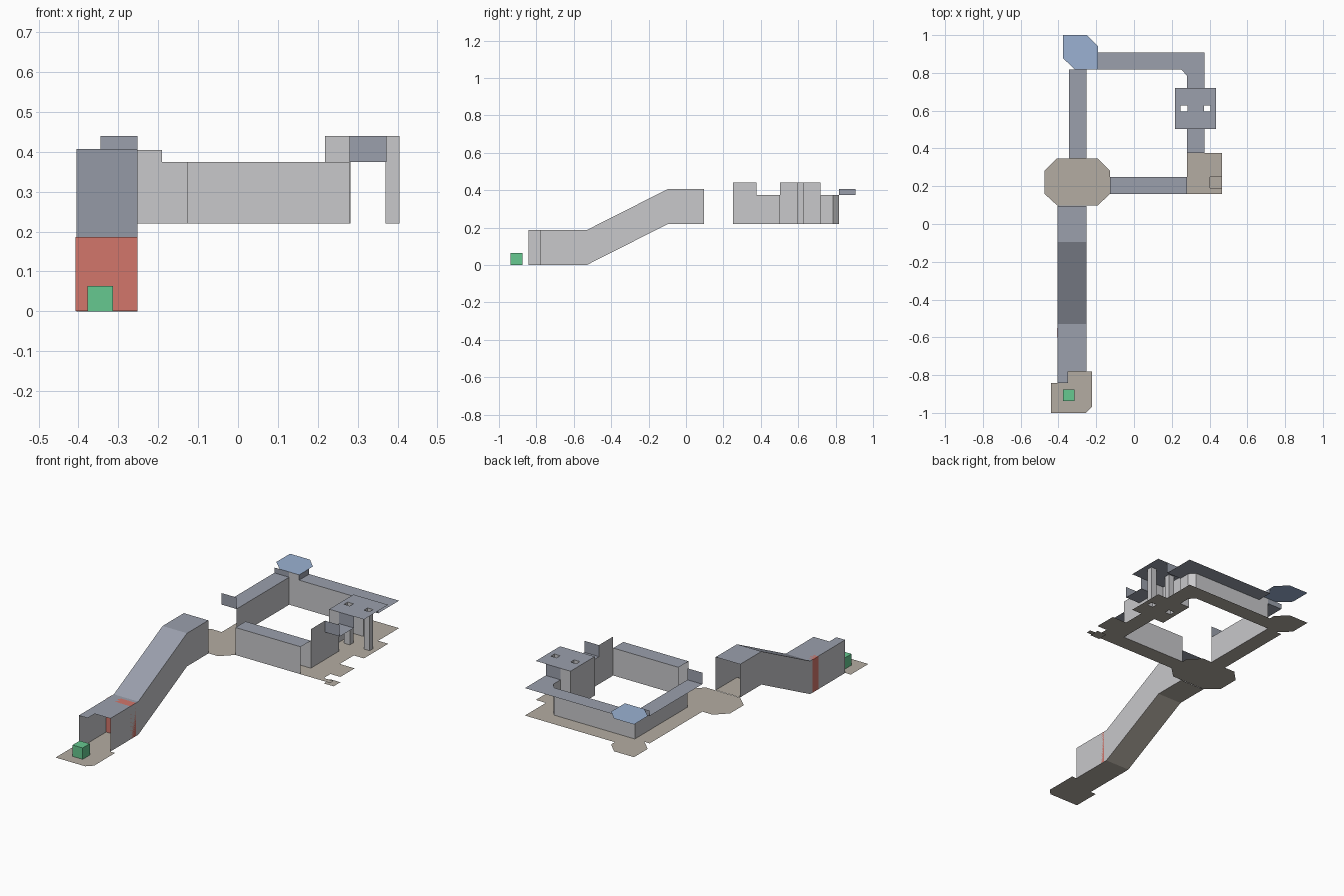
import bpy
import bmesh

cube = bpy.data.objects.get("Cube")
if cube:
    bpy.data.objects.remove(cube, do_unlink=True)


def material(name, srgb):
    col = [c ** 2.2 for c in srgb] + [1]
    m = bpy.data.materials.new(name)
    m.use_nodes = True
    m.diffuse_color = col
    m.node_tree.nodes["Principled BSDF"].inputs["Base Color"].default_value = col
    return m


FLOOR = material("floor tan", (.70, .67, .63))
CEILING = material("ceiling grey", (.60, .62, .67))
WALL = material("wall light grey", (.78, .78, .79))
RED = material("door red", (.82, .46, .42))
GREEN = material("marker green", (.40, .78, .56))
BLUE = material("roof blue", (.60, .69, .82))

# Heights of the upper level
BASE, LOW, MID, HIGH = .22, .375, .405, .44


def build(name, faces, mat):
    """One object from a list of faces, each a list of 3D points."""
    bm = bmesh.new()
    for pts in faces:
        bm.faces.new([bm.verts.new(p) for p in pts])
    bmesh.ops.remove_doubles(bm, verts=bm.verts, dist=1e-5)
    mesh = bpy.data.meshes.new(name)
    bm.to_mesh(mesh)
    bm.free()
    mesh.materials.append(mat)
    ob = bpy.data.objects.new(name, mesh)
    bpy.context.collection.objects.link(ob)
    return ob


def sheet(name, outline, z, mat):
    return build(name, [[(x, y, z) for x, y in outline]], mat)


def rect(x0, x1, y0, y1):
    return [(x0, y0), (x1, y0), (x1, y1), (x0, y1)]


def wall(name, path, z0, z1, mat=WALL):
    return build(name, [[(*a, z0), (*b, z0), (*b, z1), (*a, z1)]
                        for a, b in zip(path, path[1:])], mat)


def box(name, x0, x1, y0, y1, z0, z1, mat):
    r = rect(x0, x1, y0, y1)
    sides = [[(*a, z0), (*b, z0), (*b, z1), (*a, z1)]
             for a, b in zip(r, r[1:] + r[:1])]
    caps = [[(*p, z0) for p in reversed(r)], [(*p, z1) for p in r]]
    return build(name, sides + caps, mat)


# Entry room with its marker block
sheet("entry_floor", [(-.44, -1), (-.255, -1), (-.222, -.967), (-.222, -.78),
                      (-.35, -.78), (-.35, -.843), (-.44, -.843)], 0, FLOOR)
box("marker_block", -.377, -.314, -.938, -.875, 0, .064, GREEN)

# Ramp corridor: floor, ceiling and walls follow the same bent line
W, E, RISE = -.405, -.252, .187
START, FOOT, TOP, END = -.843, -.53, -.095, .095
NOTCH, NX = -.78, -.35
line = [(FOOT, 0), (TOP, BASE), (END, BASE)]


def ramp_strip(name, z, mat):
    first = [(W, START, z), (NX, START, z), (NX, NOTCH, z), (E, NOTCH, z),
             (E, FOOT, z), (W, FOOT, z)]
    faces = [first]
    for (y0, z0), (y1, z1) in zip(line, line[1:]):
        faces.append([(W, y0, z0 + z), (E, y0, z0 + z),
                      (E, y1, z1 + z), (W, y1, z1 + z)])
    build(name, faces, mat)


ramp_strip("ramp_floor", 0, FLOOR)
ramp_strip("ramp_ceiling", RISE, CEILING)
for name, x, y in (("ramp_wall_right", W, START), ("ramp_wall_left", E, NOTCH)):
    side = [(y, 0)] + line
    build(name, [[(x, a, z) for a, z in side] +
                 [(x, a, z + RISE) for a, z in reversed(side)]], WALL)
box("ramp_door", W - .002, E, -.6, -.55, .001, RISE, RED)

# Octagonal hall
sheet("hall_floor", [(-.405, .097), (-.192, .097), (-.128, .16), (-.128, .283),
                     (-.192, .347), (-.41, .347), (-.474, .283), (-.474, .16)],
      BASE, FLOOR)
wall("hall_lintel", [(-.345, .347), (-.252, .347)], LOW, HIGH, CEILING)

# Cross corridor with walls on both sides
cross = rect(-.128, .28, .16, .25)
sheet("cross_floor", cross, BASE, FLOOR)
sheet("cross_ceiling", cross, LOW, CEILING)
wall("cross_wall_front", cross[:2], BASE, LOW)
wall("cross_wall_back", cross[2:], BASE, LOW)

# Side corridor, open on its outer side
side = rect(-.345, -.252, .347, .817)
sheet("side_floor", side, BASE, FLOOR)
sheet("side_ceiling", side, LOW, CEILING)
wall("side_wall", side[1:3], BASE, LOW)

# Blue roofed room
blue = [(-.375, .877), (-.312, .817), (-.19, .817), (-.19, .94),
        (-.25, 1), (-.375, 1)]
sheet("corner_floor", blue, BASE, FLOOR)
sheet("corner_roof", blue, MID, BLUE)
wall("corner_wall", [(-.252, .817), (-.19, .817)], BASE, MID)
wall("corner_lintel_front", [(-.345, .817), (-.252, .817)], LOW, MID, CEILING)
wall("corner_lintel_side", [(-.19, .817), (-.19, .907)], LOW, MID, CEILING)

# Back corridor bending towards the pillar room
inner = [(-.19, .817), (.252, .817), (.28, .785), (.28, .72)]
bend = inner + [(.372, .72), (.372, .907), (-.19, .907)]
sheet("back_floor", bend, BASE, FLOOR)
sheet("back_ceiling", bend, LOW, CEILING)
wall("back_wall", inner, BASE, LOW)

# Pillar room: plates pierced by two hollow pillars
xs = [.218, .246, .282, .37, .405, .435]
ys = [.503, .596, .628, .72]
cells = [(i, j) for i in range(5) for j in range(3)]
holes = [(1, 1), (3, 1)]
for name, z, mat in (("pillar_room_floor", BASE, FLOOR),
                     ("pillar_room_ceiling", HIGH, CEILING)):
    build(name, [[(x, y, z) for x, y in rect(xs[i], xs[i + 1], ys[j], ys[j + 1])]
                 for i, j in cells if (i, j) not in holes], mat)
for n, (i, j) in enumerate(holes):
    r = rect(xs[i], xs[i + 1], ys[j], ys[j + 1])
    wall(f"pillar_{n + 1}", r + r[:1], BASE, HIGH)
wall("pillar_room_wall", [(.28, .503), (.218, .503), (.218, .72), (.28, .72)],
     BASE, HIGH)
for name, y in (("front", .503), ("back", .72)):
    wall(f"pillar_room_lintel_{name}", [(.28, y), (.372, y)], LOW, HIGH, CEILING)

# Short link between the pillar room and the end room
link = rect(.28, .372, .377, .503)
sheet("link_floor", link, BASE, FLOOR)
sheet("link_ceiling", link, LOW, CEILING)
wall("link_wall", [link[0], link[3]], BASE, LOW)

# End room with a sunken tile at its edge
sheet("end_floor", [(.28, .16), (.465, .16), (.465, .19), (.403, .19),
                    (.403, .25), (.465, .25), (.465, .377), (.28, .377)],
      BASE, FLOOR)
sheet("end_tile", rect(.403, .465, .19, .25), BASE - .03, FLOOR)
wall("end_wall", [(.28, .25), (.28, .377)], BASE, HIGH)
wall("end_lintel", [(.28, .377), (.372, .377)], LOW, HIGH, CEILING)
